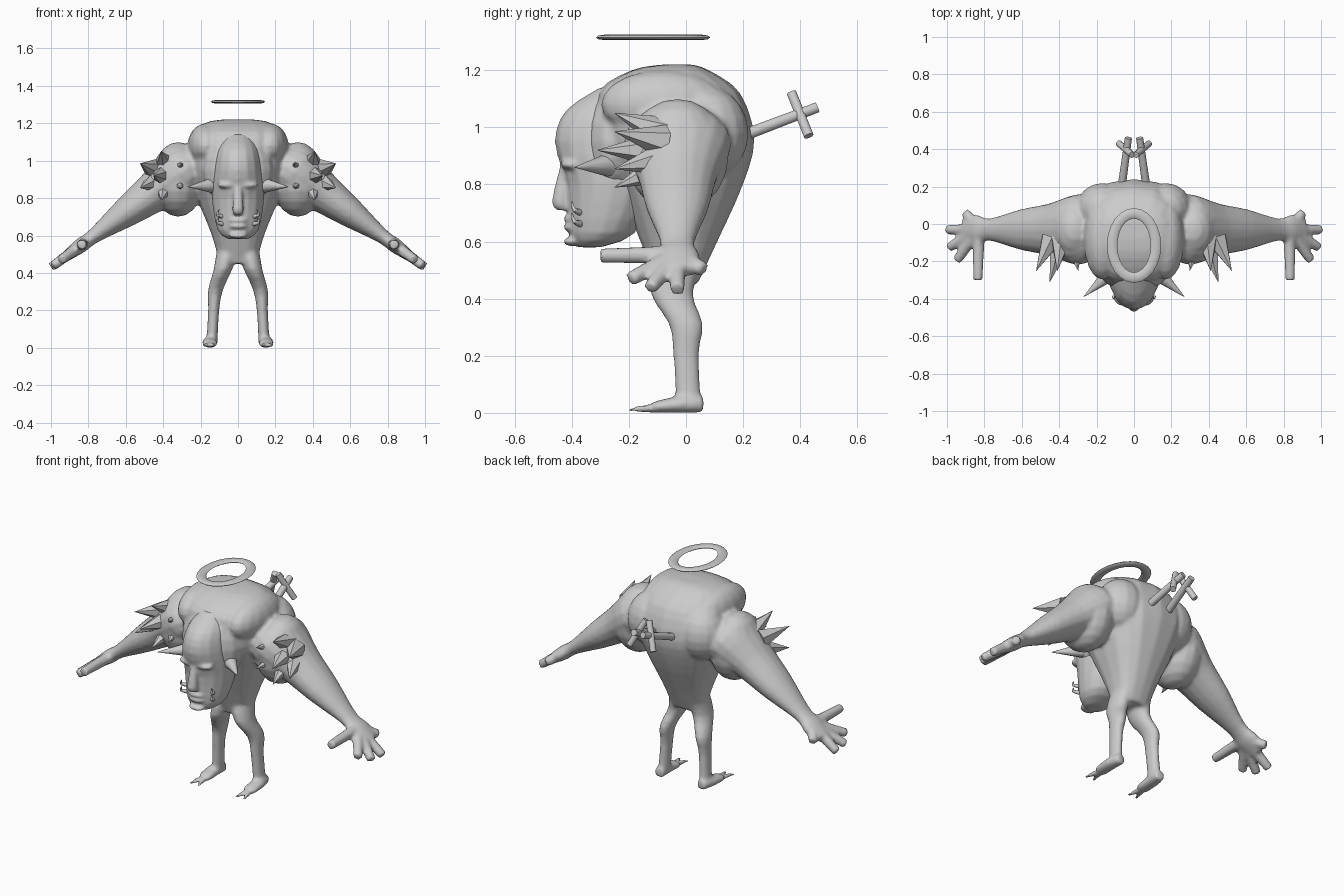
import bpy, bmesh, math
from mathutils import Vector, Matrix

cube = bpy.data.objects.get("Cube")
if cube:
    bpy.data.objects.remove(cube)

grey = bpy.data.materials.new("plain_grey")
grey.use_nodes = True
grey.diffuse_color = (.6, .6, .6, 1)
grey.node_tree.nodes["Principled BSDF"].inputs["Base Color"].default_value = grey.diffuse_color

X, Y, Z = Matrix.Identity(3)
SIDES = (1, -1)


def spline(rows, steps=3):
    """Smooth in-between rows through the given rows."""
    rows = [Vector(row) for row in rows]
    last = len(rows) - 1
    result = []
    for i in range(last):
        before, start, end, after = rows[max(i - 1, 0)], rows[i], rows[i + 1], rows[min(i + 2, last)]
        for k in range(steps):
            t = k / steps
            linear = (end - before) * t
            square = (before * 2 - start * 5 + end * 4 - after) * t * t
            cubic = (start * 3 - before - end * 3 + after) * t * t * t
            result.append(start + (linear + square + cubic) / 2)
    return result + [rows[-1]]


def loft(bm, sections, side=X, axis=None, sides=16, power=1, mirror=1):
    """Closed tube through sections (x, y, z, half width, half height)."""
    sections = spline(sections)
    points = [Vector((s[0] * mirror, s[1], s[2])) for s in sections]
    last = len(points) - 1
    rings = []
    for i, (point, section) in enumerate(zip(points, sections)):
        tangent = axis or (points[min(i + 1, last)] - points[max(i - 1, 0)]).normalized()
        across = (side - tangent * side.dot(tangent)).normalized()
        up = tangent.cross(across)
        ring = []
        for k in range(sides):
            angle = math.tau * k / sides
            c, s = (math.copysign(abs(f) ** power, f) for f in (math.cos(angle), math.sin(angle)))
            ring.append(bm.verts.new(point + across * c * section[3] + up * s * section[4]))
        rings.append(ring)
    faces = [bm.faces.new(rings[0]), bm.faces.new(rings[-1])]
    for low, high in zip(rings, rings[1:]):
        for k in range(sides):
            n = (k + 1) % sides
            faces.append(bm.faces.new((low[k], low[n], high[n], high[k])))
    bmesh.ops.recalc_face_normals(bm, faces=faces)


def stack(bm, levels, power):
    """Horizontal rings given as (z, front y, back y, half width)."""
    sections = [(0, (front + back) / 2, z, width, (back - front) / 2)
                for z, front, back, width in levels]
    loft(bm, sections, X, Z, power=power)


def taper(bm, points, thick, thin, side=Z, sides=10, mirror=1):
    """Round tube that narrows evenly along its points."""
    last = len(points) - 1
    sections = []
    for i, point in enumerate(points):
        radius = thick + (thin - thick) * i / last
        sections.append((*point, radius, radius))
    loft(bm, sections, side, sides=sides, mirror=mirror)


def ball(bm, centre, radii, mirror=1):
    place = Matrix.Translation((centre[0] * mirror, *centre[1:]))
    bmesh.ops.create_uvsphere(bm, u_segments=16, v_segments=10, radius=1,
                              matrix=place @ Matrix.Diagonal((*radii, 1)))


def shade(ob):
    bpy.ops.object.select_all(action='DESELECT')
    ob.select_set(True)
    bpy.context.view_layer.objects.active = ob
    bpy.ops.object.shade_smooth_by_angle(angle=math.radians(40))


def finish(name, bm, voxel=None):
    mesh = bpy.data.meshes.new(name)
    bm.to_mesh(mesh)
    bm.free()
    mesh.materials.append(grey)
    ob = bpy.data.objects.new(name, mesh)
    bpy.context.collection.objects.link(ob)
    shade(ob)
    if voxel:
        # Fuse overlapping forms into one skin
        fuse = ob.modifiers.new("fuse", 'REMESH')
        fuse.mode = 'VOXEL'
        fuse.voxel_size = voxel
        fuse.use_smooth_shade = True
        soften = ob.modifiers.new("soften", 'SMOOTH')
        soften.iterations = 4


# Torso and the hood of muscle behind the head
bm = bmesh.new()
stack(bm, [(.45, -.1, .04, .1), (.6, -.16, .11, .14), (.8, -.24, .2, .22), (.96, -.3, .24, .27),
           (1.12, -.31, .19, .24), (1.2, -.19, .08, .18), (1.22, -.08, .02, .08)], .8)
ball(bm, (0, -.25, .95), (.19, .11, .2))

for s in SIDES:
    # Upper back lobes and shoulders
    ball(bm, (.17, -.08, 1.08), (.1, .22, .12), s)
    ball(bm, (.17, .08, .98), (.14, .14, .16), s)
    ball(bm, (.32, -.03, .9), (.14, .18, .2), s)

    # Arm and palm along one sloping line
    def arm_point(x):
        return Vector((x, -.03, 1.16 - .73 * x))

    loft(bm, [(*arm_point(x), depth, height) for x, depth, height in
              ((.22, .15, .1), (.3, .19, .15), (.45, .14, .11), (.6, .11, .08),
               (.77, .06, .04), (.84, .08, .04), (.91, .07, .03))], Y, mirror=s)

    # Thumb and fingers fan out from the palm
    palm = arm_point(.83)
    forward = (arm_point(1) - palm).normalized()
    for angle, length in ((1.55, .27), (.85, .22), (.45, .22), (0, .21), (-.8, .13)):
        tip = palm + (forward * math.cos(angle) - Y * math.sin(angle)) * length
        taper(bm, [palm, tip], .034, .026, mirror=s)

    # Leg
    loft(bm, [(x, y, z, r, r * 1.5) for x, y, z, r in
              ((.05, -.02, .55, .06), (.08, -.05, .42, .05), (.12, 0, .31, .04),
               (.13, 0, .2, .03), (.14, .01, .02, .03))], X, Z, mirror=s)

    # Foot and forked toes
    loft(bm, [(.14, .06, .03, .03, .03), (.15, -.02, .03, .04, .03), (.15, -.11, .02, .04, .02)],
         mirror=s)
    for toe in (.13, .18):
        taper(bm, [(.15, -.07, .02), (toe, -.2, .01)], .02, .01, X, mirror=s)
finish("body", bm, .011)

# Head
bm = bmesh.new()
stack(bm, [(.58, -.38, -.3, .05), (.63, -.41, -.18, .11), (.8, -.42, -.1, .14),
           (.95, -.46, -.1, .13), (1.06, -.42, -.1, .11), (1.14, -.3, -.1, .07)], 1)
# Nose, lips and chin
loft(bm, [(0, -.42, .87, .02, .02), (0, -.44, .74, .03, .03), (0, -.43, .71, .02, .02)], X, Z)
for z in (.6, .65, .68):
    ball(bm, (0, -.4, z), (.05, .03, .016))
# Brow
for s in SIDES:
    ball(bm, (.05, -.4, .87), (.06, .04, .02), s)
finish("head", bm, .009)

# Pointed ears
bm = bmesh.new()
for s in SIDES:
    taper(bm, [(.11, -.25, .87), (.27, -.39, .86)], .05, .001, mirror=s)
finish("ears", bm)

# Hooked tusks beside the mouth
bm = bmesh.new()
for s in SIDES:
    for z in (.66, .7):
        taper(bm, [(.07, -.36, z), (.11, -.39, z + .01), (.1, -.4, z + .04)], .014, .002, Y, mirror=s)
finish("tusks", bm)

# Shoulder spikes: one long spike inside a ring of shorter ones
bm = bmesh.new()
for s in SIDES:
    root = Vector((.39, -.08, .92))
    taper(bm, [root, root + Vector((.06, -.23, 0))], .07, .001, sides=6, mirror=s)
    count = 6
    for k in range(count):
        angle = math.tau * (k + .5) / count
        spread = X * math.cos(angle) + Z * math.sin(angle)
        tip = root + spread * .13 + Vector((.02, -.17, 0))
        taper(bm, [root + spread * .06, tip], .06, .001, sides=6, mirror=s)
finish("shoulder_spikes", bm)

# Crosses planted in the back
bm = bmesh.new()
for s in SIDES:
    taper(bm, [(.07, .17, .96), (.03, .46, 1.07)], .022, .019, X, mirror=s)
    taper(bm, [(.01, .37, 1.12), (.08, .43, .97)], .018, .018, X, mirror=s)
finish("back_crosses", bm)

# Oval halo
bpy.ops.mesh.primitive_torus_add(major_segments=24, minor_segments=8, major_radius=.117,
                                 minor_radius=.028, location=(0, -.115, 1.315))
halo = bpy.context.object
halo.name = "halo"
halo.data.materials.append(grey)
for v in halo.data.vertices:
    v.co.y += .055 * v.co.y / v.co.xy.length
    v.co.z /= 3
shade(halo)
